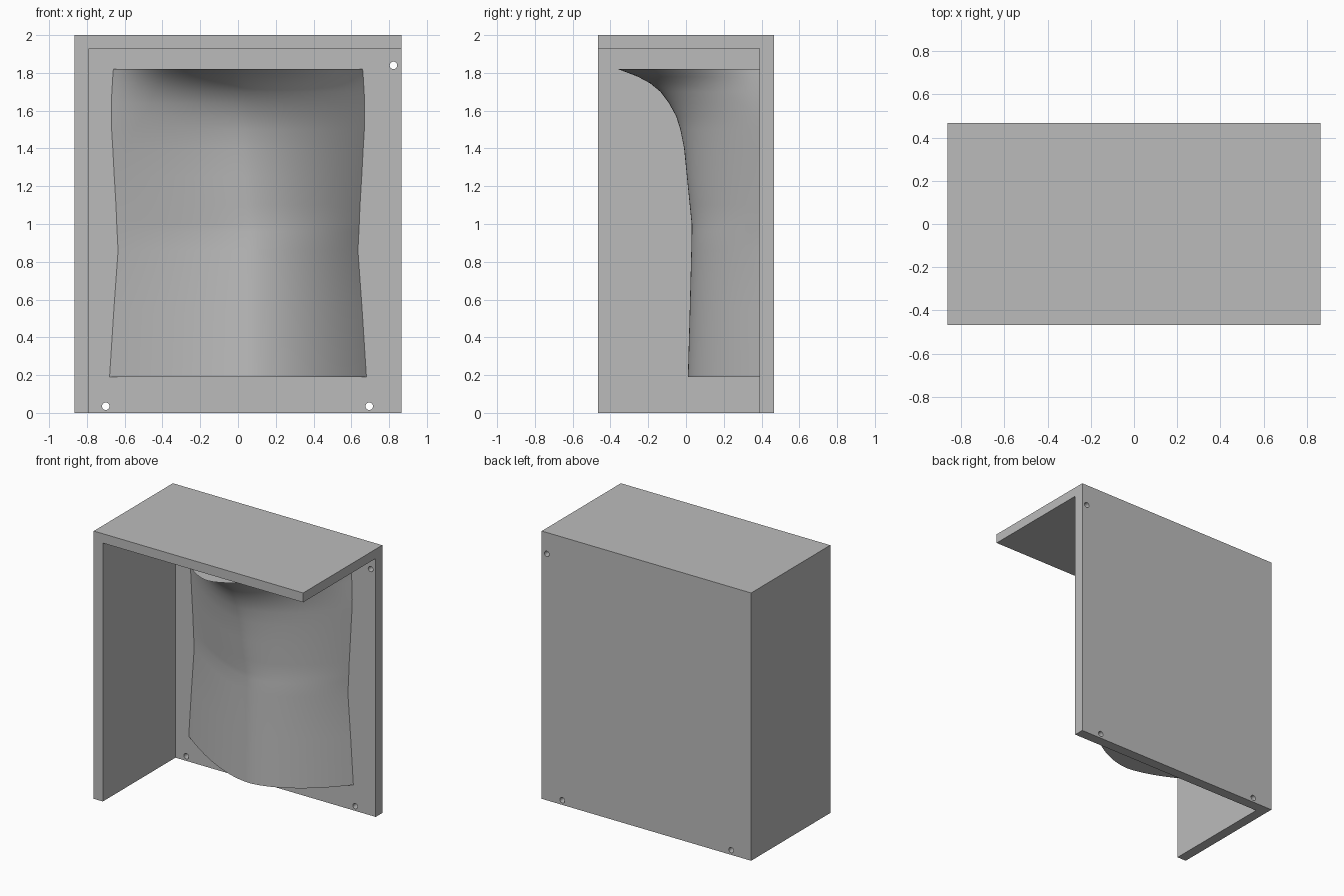
import bpy, bmesh, math
from mathutils import Matrix, Vector

old = bpy.data.objects.get("Cube")
if old:
    bpy.data.objects.remove(old)

grey = bpy.data.materials.new("plain grey")
grey.use_nodes = True
grey.diffuse_color = (0.5, 0.5, 0.5, 1)
grey.node_tree.nodes["Principled BSDF"].inputs["Base Color"].default_value = (0.5, 0.5, 0.5, 1)


def add_object(name, bm):
    bmesh.ops.recalc_face_normals(bm, faces=bm.faces)
    mesh = bpy.data.meshes.new(name)
    bm.to_mesh(mesh)
    bm.free()
    mesh.materials.append(grey)
    ob = bpy.data.objects.new(name, mesh)
    bpy.context.collection.objects.link(ob)
    return ob


def box(name, low, high):
    low, high = Vector(low), Vector(high)
    bm = bmesh.new()
    bmesh.ops.create_cube(bm, size=1, matrix=Matrix.Translation((low + high) / 2)
                          @ Matrix.Diagonal((*(high - low), 1)))
    return add_object(name, bm)


def cut(ob, cutter):
    cutter.hide_render = True
    cutter.hide_set(True)
    mod = ob.modifiers.new("cut", 'BOOLEAN')
    mod.operation = 'DIFFERENCE'
    mod.solver = 'EXACT'
    mod.object = cutter
    bpy.context.view_layer.objects.active = ob
    bpy.ops.object.modifier_apply(modifier=mod.name)
    bpy.data.objects.remove(cutter)


# Corner shell: back panel, top panel and one side wall
shell = box("corner_shell", (-0.865, -0.467, 0), (0.865, 0.467, 2))
cut(shell, box("hollow_cutter", (-0.79, -1, -1), (2, 0.39, 1.93)))

# Screw holes through the back panel
for x, z in ((0.823, 1.84), (-0.70, 0.035), (0.695, 0.035)):
    bm = bmesh.new()
    bmesh.ops.create_cone(bm, cap_ends=True, segments=24, radius1=0.02, radius2=0.02, depth=0.4,
                          matrix=Matrix.Translation((x, 0.43, z)) @ Matrix.Rotation(math.pi / 2, 4, 'X'))
    cut(shell, add_object("hole_cutter", bm))

# Curved body: height, foremost depth, half width, sideways shift of the ridge
rings = [(0.19, 0.01, 0.68, 0.08), (0.55, 0.02, 0.657, 0.08), (0.86, 0.028, 0.635, 0.08),
         (0.96, 0.03, 0.64, 0.08), (1.0, 0.03, 0.642, 0.07), (1.1, 0.02, 0.646, 0.06),
         (1.25, 0.005, 0.655, 0.05), (1.4, -0.01, 0.663, 0.04), (1.5, -0.03, 0.669, 0.03),
         (1.57, -0.052, 0.671, 0.02), (1.64, -0.09, 0.67, 0.02), (1.7, -0.135, 0.668, 0.01),
         (1.745, -0.19, 0.665, 0), (1.78, -0.255, 0.663, 0), (1.805, -0.32, 0.661, 0),
         (1.82, -0.36, 0.66, 0)]
BACK, STEPS = 0.39, 48
bm = bmesh.new()
rows = []
for z, depth, width, shift in rings:
    row = []
    for i in range(STEPS + 1):
        s = 2 * i / STEPS - 1
        x = width * s + shift * (1 - s * s)
        y = depth + (BACK - depth) * abs(s) ** 1.7
        row.append(bm.verts.new((x, y, z)))
    rows.append(row)
for a, b in zip(rows, rows[1:]):
    for i in range(STEPS):
        bm.faces.new((a[i], a[i + 1], b[i + 1], b[i]))
bm.faces.new(rows[0])
bm.faces.new(rows[-1])
body = add_object("curved_body", bm)
bpy.ops.object.select_all(action='DESELECT')
body.select_set(True)
bpy.context.view_layer.objects.active = body
bpy.ops.object.shade_smooth_by_angle(angle=math.radians(35))
